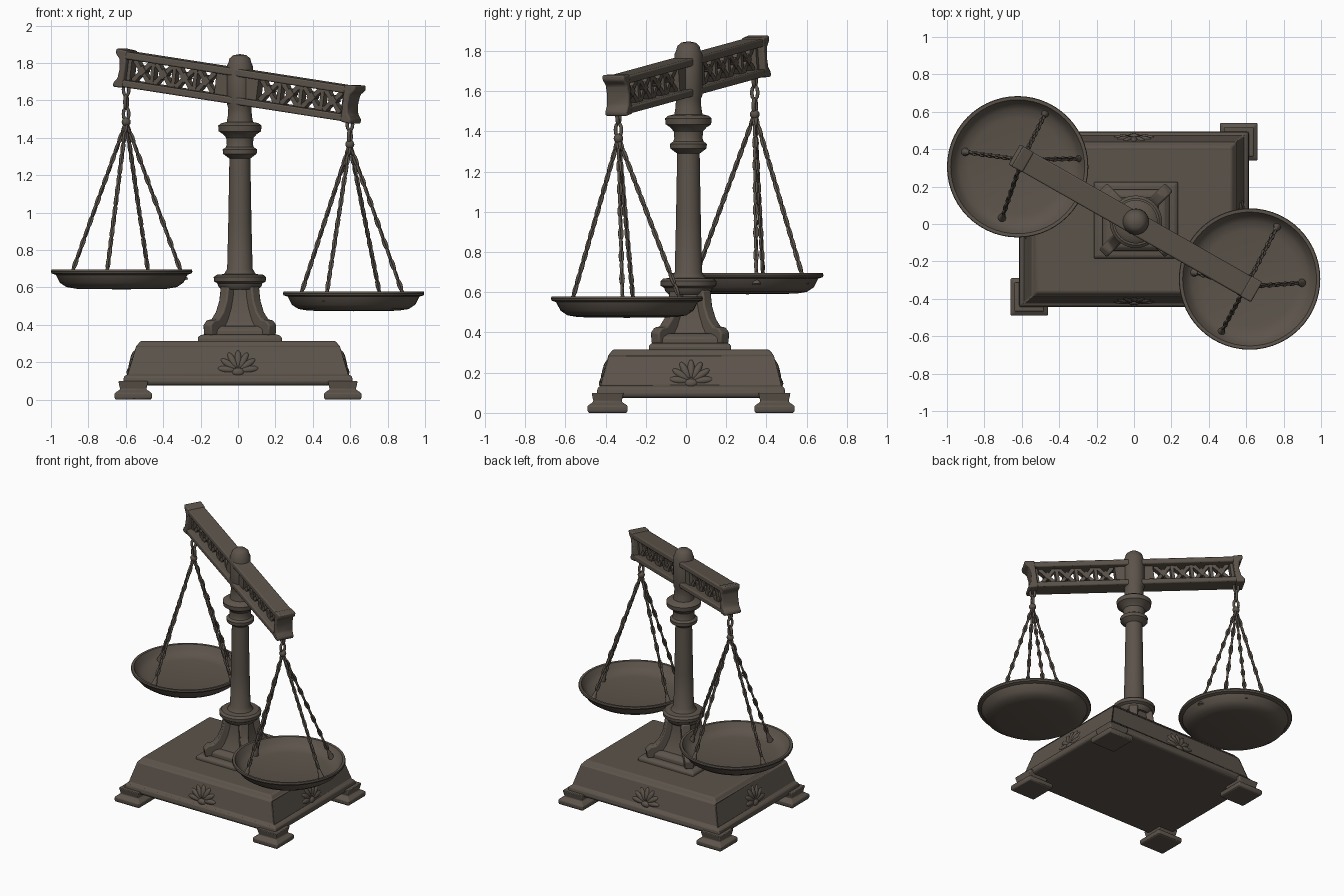
import bpy, bmesh, math
from mathutils import Matrix, Vector

if "Cube" in bpy.data.objects:
    bpy.data.objects.remove(bpy.data.objects["Cube"])

bronze = bpy.data.materials.new("dark_bronze")
bronze.diffuse_color = (0.108, 0.088, 0.070, 1)
bronze.use_nodes = True
bronze.node_tree.nodes["Principled BSDF"].inputs["Base Color"].default_value = bronze.diffuse_color
T, R = Matrix.Translation, Matrix.Rotation


def finish(name, bm, bevel=0, angle=35, matrix=None, segments=2):
    bmesh.ops.recalc_face_normals(bm, faces=bm.faces)
    me = bpy.data.meshes.new(name)
    bm.to_mesh(me)
    bm.free()
    me.materials.append(bronze)
    me.shade_smooth()
    me.set_sharp_from_angle(angle=math.radians(angle))
    ob = bpy.data.objects.new(name, me)
    bpy.context.collection.objects.link(ob)
    if matrix:
        ob.matrix_world = matrix
    if bevel:
        m = ob.modifiers.new("bevel", 'BEVEL')
        m.width, m.segments, m.limit_method = bevel, segments, 'ANGLE'
        m.angle_limit = math.radians(25)
    return ob


def loft(bm, layers, cx=0, cy=0):
    """Stack of rectangles (half x, half y, z); returns side faces per layer."""
    rings = [[bm.verts.new((cx + sx * hx, cy + sy * hy, z))
              for sx, sy in ((-1, -1), (1, -1), (1, 1), (-1, 1))] for hx, hy, z in layers]
    sides = [[bm.faces.new((a[i], a[(i + 1) % 4], b[(i + 1) % 4], b[i])) for i in range(4)]
             for a, b in zip(rings, rings[1:])]
    bm.faces.new(rings[0][::-1])
    bm.faces.new(rings[-1])
    return sides


def lathe(bm, profile, centre, n=40):
    """Revolve (radius, z) points round the vertical through centre."""
    verts = [bm.verts.new((r, 0, z)) for r, z in profile]
    edges = [bm.edges.new(p) for p in zip(verts, verts[1:])]
    bmesh.ops.spin(bm, geom=verts + edges, cent=(0, 0, 0), axis=(0, 0, 1),
                   angle=2 * math.pi, steps=n, use_duplicate=False)
    bmesh.ops.remove_doubles(bm, verts=bm.verts, dist=0.0005)
    bmesh.ops.translate(bm, verts=bm.verts, vec=centre)


def prism(bm, pts, half, matrix=Matrix()):
    """Extrude an (x, z) outline to +-half in y."""
    a, b = [[bm.verts.new(matrix @ Vector((x, s * half, z))) for x, z in pts] for s in (-1, 1)]
    bm.faces.new(a)
    bm.faces.new(b[::-1])
    for i in range(len(pts)):
        j = (i + 1) % len(pts)
        bm.faces.new((a[i], a[j], b[j], b[i]))


def box(bm, x0, x1, half, z0, z1, matrix=Matrix()):
    prism(bm, [(x0, z0), (x1, z0), (x1, z1), (x0, z1)], half, matrix)


def chain(bm, start, end, count, width, wire):
    """Row of long links, each turned a quarter from the last."""
    start, end = Vector(start), Vector(end)
    d = end - start
    q = d.to_track_quat('Z', 'Y').to_matrix().to_4x4()
    half = d.length / count * 0.66
    for k in range(count):
        m = T(start + d * ((k + 0.5) / count)) @ q @ R(k * math.pi / 2 + 0.4, 4, 'Z')
        rings = []
        for i in range(12):
            a = 2 * math.pi * i / 12
            c, s = math.cos(a), math.sin(a)
            ring = []
            for j in range(6):
                b = 2 * math.pi * j / 6
                o = wire * math.cos(b)
                ring.append(bm.verts.new(m @ Vector(
                    ((width + o) * c, wire * math.sin(b), (half - wire + o) * s))))
            rings.append(ring)
        for i in range(12):
            p, n = rings[i], rings[(i + 1) % 12]
            for j in range(6):
                bm.faces.new((p[j], p[(j + 1) % 6], n[(j + 1) % 6], n[j]))


CY = 0.025          # base centre in y

# Base: lip, tapered body with sunken side panels, soft top edge
bm = bmesh.new()
sides = loft(bm, [(0.605, 0.455, 0.075), (0.615, 0.47, 0.09), (0.61, 0.465, 0.125),
                  (0.59, 0.45, 0.135), (0.545, 0.412, 0.285), (0.52, 0.39, 0.315)], 0, CY)
bmesh.ops.inset_individual(bm, faces=sides[3], thickness=0.028, depth=-0.012)
finish("base", bm, 0.01)

# Feet: pad with a smaller block above
for sx, n1 in ((-1, "left"), (1, "right")):
    for sy, n2 in ((-1, "front"), (1, "back")):
        bm = bmesh.new()
        loft(bm, [(0.095, 0.095, 0), (0.1, 0.1, 0.01), (0.1, 0.1, 0.035), (0.085, 0.085, 0.045),
                  (0.07, 0.07, 0.055), (0.08, 0.08, 0.10)], sx * 0.56, CY + sy * 0.415)
        finish(f"{n2}_{n1}_foot", bm, 0.018)

# Shell ornaments on the four sides
for i, (dist, label) in enumerate(((0.428, "front"), (0.565, "right"), (0.428, "back"), (0.565, "left"))):
    bm = bmesh.new()
    petals = [(math.radians(a), 0.062, (0.019, 0.016, 0.05)) for a in range(-84, 85, 28)]
    for a, d, s in petals + [(0, -0.008, (0.035, 0.018, 0.022))]:
        m = T((0, 0, -0.045)) @ R(a, 4, 'Y') @ T((0, 0, d)) @ Matrix.Diagonal((*s, 1))
        bmesh.ops.create_uvsphere(bm, u_segments=12, v_segments=8, radius=1, matrix=m)
    m = T((0, CY, 0)) @ R(i * math.pi / 2, 4, 'Z') @ T((0, -dist, 0.2)) @ R(math.radians(-14), 4, 'X')
    finish(label + "_shell", bm, matrix=m)

# Pedestal: two square steps, flared core and four corner fins
PX, PY = 0.01, 0.02
bm = bmesh.new()
loft(bm, [(0.225, 0.205, 0.305), (0.225, 0.205, 0.335), (0.205, 0.19, 0.348)], PX, PY)
loft(bm, [(0.18, 0.165, 0.34), (0.178, 0.163, 0.375), (0.15, 0.14, 0.395)], PX, PY)
finish("pedestal_steps", bm, 0.008)
bm = bmesh.new()
loft(bm, [(0.125, 0.125, 0.385), (0.105, 0.105, 0.43), (0.088, 0.088, 0.49),
          (0.078, 0.078, 0.55), (0.075, 0.075, 0.61)], PX, PY)
for i in range(4):
    prism(bm, [(0.03, 0.345), (0.245, 0.345), (0.25, 0.40), (0.225, 0.425), (0.19, 0.43),
               (0.155, 0.47), (0.13, 0.53), (0.118, 0.61), (0.03, 0.61)], 0.03,
          T((PX, PY, 0)) @ R(math.pi / 4 + i * math.pi / 2, 4, 'Z'))
finish("pedestal", bm, 0.008)

# Column with turned rings and rounded cap
bm = bmesh.new()
lathe(bm, [(0, 0.59), (0.10, 0.59), (0.115, 0.605), (0.12, 0.622), (0.138, 0.632), (0.14, 0.655),
           (0.125, 0.668), (0.085, 0.672), (0.068, 0.70), (0.062, 0.95), (0.056, 1.29),
           (0.07, 1.30), (0.09, 1.315), (0.092, 1.338), (0.075, 1.35), (0.07, 1.365),
           (0.073, 1.40), (0.09, 1.42), (0.113, 1.435), (0.116, 1.465), (0.10, 1.478),
           (0.07, 1.485), (0.064, 1.52), (0.062, 1.56), (0.069, 1.58), (0.069, 1.785),
           (0.062, 1.80), (0.055, 1.825), (0.035, 1.842), (0, 1.848)], (0.01, 0.012, 0))
finish("column", bm)

# Beam: tilted pair of rails with flared end blocks
BM = T((0.005, 0.005, 1.675)) @ R(math.radians(-29.6), 4, 'Z') @ R(math.radians(7.7), 4, 'Y')
bm = bmesh.new()
box(bm, -0.72, 0.72, 0.06, 0.055, 0.095)
box(bm, -0.72, 0.72, 0.06, -0.095, -0.057)
for s in (-1, 1):
    prism(bm, [(s * x, z) for x, z in ((0.675, -0.098), (0.735, -0.102), (0.738, -0.08), (0.715, -0.05),
               (0.708, 0), (0.715, 0.05), (0.742, 0.078), (0.742, 0.105), (0.675, 0.1))], 0.062)
finish("beam", bm, 0.008, matrix=BM)

# Fretwork between the rails: uprights, slanted struts and small diamonds
bm = bmesh.new()
for s in (-1, 1):
    box(bm, s * 0.05, s * 0.13, 0.028, -0.06, 0.06)
    box(bm, s * 0.655, s * 0.69, 0.028, -0.06, 0.06)
    for k in range(4):
        x = s * (0.195 + k * 0.132)
        if k < 3:
            box(bm, x + s * 0.055, x + s * 0.077, 0.022, -0.06, 0.06)
        prism(bm, [(x - 0.027, 0.004), (x, -0.026), (x + 0.027, 0.004), (x, 0.034)], 0.024)
        for ax, az in ((-1, 1), (1, 1), (-1, -1), (1, -1)):
            prism(bm, [(x, 0.012 * az), (x + ax * 0.016, 0), (x + ax * 0.06, az * 0.045),
                       (x + ax * 0.05, az * 0.06), (x + ax * 0.036, az * 0.06)], 0.02)
finish("beam_fretwork", bm, matrix=BM)

# Pans, hangers and four chains on each side
sides = (
    ("left", (-0.622, 0.306), 0.59, (-0.598, 0.342), 1.68, 1.505,
     ((-0.90, 0.385), (-0.475, 0.59), (-0.29, 0.35), (-0.705, 0.035))),
    ("right", (0.618, -0.294), 0.473, (0.598, -0.336), 1.495, 1.385,
     ((0.765, -0.015), (0.895, -0.315), (0.468, -0.575), (0.325, -0.26))))
for name, c, z0, a, ztop, zap, ends in sides:
    bm = bmesh.new()
    lathe(bm, [(0, 0), (0.24, 0.003), (0.295, 0.012), (0.33, 0.035), (0.352, 0.078), (0.374, 0.085),
               (0.378, 0.095), (0.375, 0.105), (0.358, 0.104), (0.338, 0.07), (0.31, 0.045),
               (0.26, 0.035), (0, 0.028)], (*c, z0), 56)
    finish(name + "_pan", bm)

    bm = bmesh.new()
    chain(bm, (*a, ztop + 0.01), (*a, zap - 0.01), 3 if name == "left" else 2, 0.016, 0.010)
    bmesh.ops.create_uvsphere(bm, u_segments=12, v_segments=8, radius=0.024,
                              matrix=T((*a, zap - 0.02)))
    finish(name + "_hanger", bm, angle=70)

    bm = bmesh.new()
    for e in ends:
        top, foot = Vector((*a, zap - 0.02)), Vector((*e, z0 + 0.055))
        d = foot - top
        chain(bm, top, foot, 15, 0.0075, 0.0075)
        # pointed clasp where the chain meets the pan
        m = T(foot - d * 0.03) @ (-d).to_track_quat('Z', 'Y').to_matrix().to_4x4()
        bmesh.ops.create_cone(bm, cap_ends=True, segments=10, radius1=0.022, radius2=0.008,
                              depth=0.07, matrix=m)
    finish(name + "_chains", bm, angle=70)
